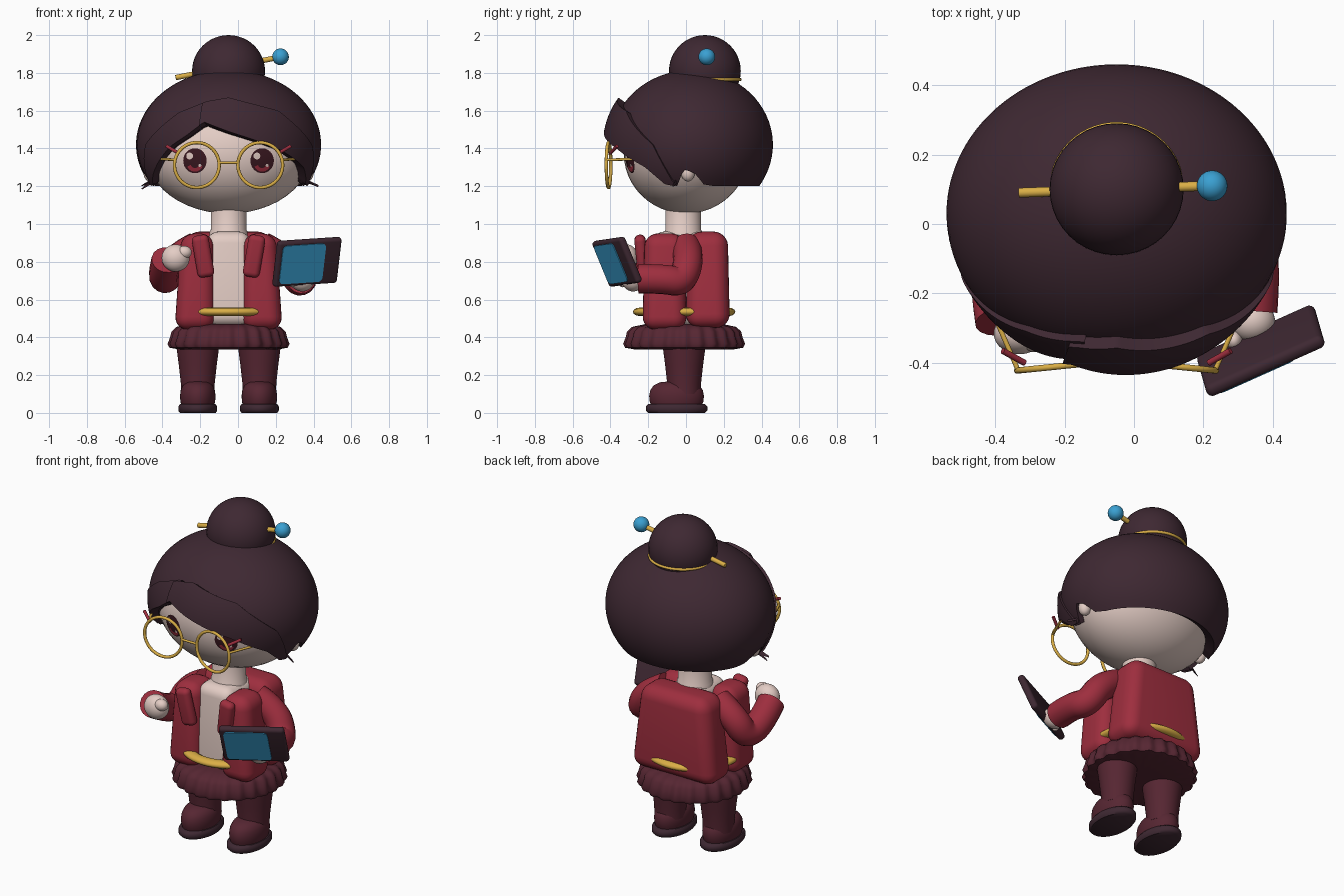
import bpy, bmesh, math
from mathutils import Vector

if "Cube" in bpy.data.objects:
    bpy.data.objects.remove(bpy.data.objects["Cube"])

CX = -0.05  # middle of the figure


def material(name, *srgb):
    lin = [((c / 255 + 0.055) / 1.055) ** 2.4 for c in srgb] + [1]
    m = bpy.data.materials.new(name)
    m.use_nodes = True
    m.diffuse_color = lin
    m.node_tree.nodes["Principled BSDF"].inputs["Base Color"].default_value = lin
    return m


HAIR = material("dark plum", 62, 40, 50)
SKIN = material("pale skin", 228, 205, 197)
RED = material("jacket red", 158, 46, 62)
MAROON = material("maroon", 86, 38, 50)
GOLD = material("gold", 218, 174, 70)
BLUE = material("sky blue", 58, 160, 210)
EYE = material("eye brown", 58, 24, 32)


def finish(ob, mat, angle=40):
    ob.data.materials.clear()
    ob.data.materials.append(mat)
    bpy.ops.object.select_all(action='DESELECT')
    ob.select_set(True)
    bpy.context.view_layer.objects.active = ob
    bpy.ops.object.convert(target='MESH')
    bpy.ops.object.shade_smooth_by_angle(angle=math.radians(angle))
    return bpy.context.object


def add(name, bm):
    me = bpy.data.meshes.new(name)
    bm.to_mesh(me)
    bm.free()
    ob = bpy.data.objects.new(name, me)
    bpy.context.collection.objects.link(ob)
    return ob


def ball(name, loc, radii, mat, rot=(0, 0, 0)):
    bm = bmesh.new()
    bmesh.ops.create_uvsphere(bm, u_segments=40, v_segments=24, radius=1)
    bmesh.ops.scale(bm, vec=radii, verts=bm.verts)
    ob = add(name, bm)
    ob.location, ob.rotation_euler = loc, rot
    return finish(ob, mat)


def box(name, loc, size, bevel, mat, taper=1, rot=(0, 0, 0), lean=0):
    bm = bmesh.new()
    bmesh.ops.create_cube(bm, size=1)
    for v in bm.verts:
        if v.co.z > 0:
            v.co.x = v.co.x * taper + lean
            v.co.y *= (1 + taper) / 2
    bmesh.ops.scale(bm, vec=size, verts=bm.verts)
    bmesh.ops.bevel(bm, geom=bm.edges[:], offset=bevel, segments=6,
                    profile=0.5, affect='EDGES', clamp_overlap=True)
    ob = add(name, bm)
    ob.location, ob.rotation_euler = loc, rot
    return finish(ob, mat)


def lathe(name, profile, loc, mat, sx=1, sy=1, waves=0, n=48):
    bm = bmesh.new()
    rings = []
    for r, z in profile:
        ring = []
        for i in range(n):
            a = math.tau * i / n
            k = r * (1 + (0.025 * math.cos(a * waves) if waves else 0))
            ring.append(bm.verts.new((k * sx * math.cos(a), k * sy * math.sin(a), z)))
        rings.append(ring)
    for a, b in zip(rings, rings[1:]):
        for i in range(n):
            j = (i + 1) % n
            bm.faces.new((a[i], a[j], b[j], b[i]))
    bm.faces.new(rings[0][::-1])
    bm.faces.new(rings[-1])
    ob = add(name, bm)
    ob.location = loc
    return finish(ob, mat, 50)


def tube(name, points, radius, mat, smooth=False):
    cu = bpy.data.curves.new(name, 'CURVE')
    cu.dimensions = '3D'
    cu.bevel_depth, cu.bevel_resolution, cu.use_fill_caps = radius, 6, True
    sp = cu.splines.new('NURBS' if smooth else 'POLY')
    sp.points.add(len(points) - 1)
    for p, co in zip(sp.points, points):
        p.co = (*co, 1)
    if smooth:
        sp.use_endpoint_u, sp.order_u, sp.resolution_u = True, 3, 10
    ob = bpy.data.objects.new(name, cu)
    bpy.context.collection.objects.link(ob)
    return finish(ob, mat)


def torus(name, loc, major, minor, mat, rot=(0, 0, 0), flat=1):
    bpy.ops.mesh.primitive_torus_add(major_segments=56, minor_segments=12, location=loc,
                                     rotation=rot, major_radius=major, minor_radius=minor)
    ob = bpy.context.object
    ob.name = name
    ob.scale.z = flat
    return finish(ob, mat, 60)


def lookup(keys, a):
    for (a0, z0), (a1, z1) in zip(keys, keys[1:]):
        if a <= a1:
            return z0 + (z1 - z0) * max(0, a - a0) / (a1 - a0)
    return keys[-1][1]


# Part of an ellipsoid between two height curves, given by angle from the front
def shell(name, c, r, start, end, top, bottom, n, thick):
    bm = bmesh.new()
    cols = []
    for i in range(n + 1):
        az = start + (end - start) * i / n
        p0, p1 = (math.acos(max(-1, min(1, (lookup(k, az) - c[2]) / r[2]))) for k in (top, bottom))
        col = []
        for j in range(25):
            p = p0 + (p1 - p0) * j / 24
            s, t = math.sin(p), math.radians(az)
            col.append(bm.verts.new((c[0] + r[0] * s * math.sin(t),
                                     c[1] - r[1] * s * math.cos(t), c[2] + r[2] * math.cos(p))))
        cols.append(col)
    for a, b in zip(cols, cols[1:]):
        for j in range(24):
            bm.faces.new((a[j], a[j + 1], b[j + 1], b[j]))
    bmesh.ops.remove_doubles(bm, verts=bm.verts, dist=0.0005)
    ob = add(name, bm)
    mod = ob.modifiers.new("thickness", 'SOLIDIFY')
    mod.thickness, mod.offset = thick, -1
    return finish(ob, HAIR, 50)


# Head, ears and neck
HEAD, HR = Vector((CX, 0, 1.375)), Vector((0.435, 0.33, 0.32))
ball("head", HEAD, HR, SKIN)
lathe("neck", [(0.1, 0.9), (0.1, 0.96), (0.094, 0.97), (0.094, 1.12)], (CX, -0.015, 0), SKIN)

# Hair cap, two swept fringe pieces and bun
side = [(70, 1.21), (78, 1.2), (84, 1.29), (92, 1.27), (100, 1.21), (110, 1.2), (180, 1.2)]
hem = ([(-a, z) for a, z in side[::-1]] +
       [(-55, 1.3), (-39, 1.41), (-27, 1.47), (-16, 1.54), (0, 1.49), (18, 1.44), (32, 1.4), (57, 1.3)] + side)
crown = [(-36, 1.59), (-16, 1.65), (0, 1.67), (36, 1.6), (64, 1.42), (76, 1.225), (79, 1.21)]
crown = [(-79, 1.21), (-76, 1.225), (-64, 1.42)] + crown
hc = (CX, 0.03, 1.42)
shell("hair_cap", hc, (0.49, 0.43, 0.395), -180, 180, [(-180, 1.815), (180, 1.815)], hem, 144, 0.06)
shell("fringe_left", hc, (0.492, 0.47, 0.44), -19, 79, crown, hem, 60, 0.055)
shell("fringe_right", hc, (0.49, 0.455, 0.425), -79, -13, crown, hem, 44, 0.05)
ball("hair_bun", (CX, 0.1, 1.81), (0.193, 0.19, 0.19), HAIR)
torus("bun_band", (CX, 0.1, 1.765), 0.186, 0.008, GOLD)
tube("hairpin", [(-0.33, 0.09, 1.775), (0.22, 0.11, 1.883)], 0.014, GOLD)
ball("hairpin_bead", (0.225, 0.11, 1.885), (0.044,) * 3, BLUE)


# Painted eye patches that follow the face
def patch(name, x, z, rx, rz, lift, mat, start=0, end=math.tau):
    def on_face(px, pz):
        k = 1 - ((px - HEAD.x) / HR.x) ** 2 - ((pz - HEAD.z) / HR.z) ** 2
        return (px, HEAD.y - HR.y * math.sqrt(k) - lift, pz)
    bm = bmesh.new()
    rows = []
    for f in (0, 0.35, 0.7, 1):
        rows.append([bm.verts.new(on_face(x + f * rx * math.cos(a), z + f * rz * math.sin(a)))
                     for a in (start + (end - start) * i / 32 for i in range(33))])
    for a, b in zip(rows, rows[1:]):
        for i in range(32):
            bm.faces.new((a[i], b[i], b[i + 1], a[i + 1]))
    bmesh.ops.remove_doubles(bm, verts=bm.verts, dist=0.0001)
    return finish(add(name, bm), mat)


# Eyes, ears and spectacles, one set per side
for s, label in ((-1, "right"), (1, "left")):
    ex = CX + s * 0.178
    patch(label + "_eye", ex, 1.335, 0.062, 0.066, 0.004, EYE)
    patch(label + "_iris_glow", ex, 1.325, 0.045, 0.048, 0.006, RED, math.pi * 1.15, math.pi * 1.85)
    patch(label + "_pupil", ex, 1.328, 0.026, 0.032, 0.007, EYE)
    patch(label + "_eye_shine", ex - 0.028, 1.36, 0.018, 0.018, 0.008, SKIN)
    patch(label + "_eye_spark", ex + 0.026, 1.31, 0.008, 0.008, 0.008, SKIN)
    ball(label + "_ear", (CX + s * 0.415, 0.01, 1.27), (0.035, 0.036, 0.045), SKIN)
    lx = CX + s * 0.168
    torus(label + "_lens_rim", (lx, -0.41, 1.312), 0.119, 0.009, GOLD, (math.pi / 2, 0, -s * 0.1))
    tube(label + "_temple_arm", [(CX + s * 0.285, -0.418, 1.34), (CX + s * 0.38, -0.2, 1.345)], 0.007, GOLD)
    tube(label + "_rim_wing", [(CX + s * 0.265, -0.4, 1.375), (CX + s * 0.328, -0.365, 1.412)], 0.009, RED)
tube("spectacle_bridge", [(CX - 0.05, -0.4, 1.325), (CX + 0.05, -0.4, 1.325)], 0.007, GOLD)

# Torso and jacket
box("torso", (CX, -0.03, 0.71), (0.3, 0.33, 0.5), 0.06, SKIN, 0.75)
box("jacket_back", (CX, 0.115, 0.705), (0.565, 0.235, 0.51), 0.075, RED, 0.8)
for s, label in ((-1, "right"), (1, "left")):
    box(label + "_jacket_front", (CX + s * 0.178, -0.113, 0.695), (0.215, 0.235, 0.51), 0.07, RED,
        0.8, lean=-s * 0.06)
    box(label + "_lapel", (CX + s * 0.135, -0.235, 0.83), (0.09, 0.06, 0.225), 0.028, RED,
        rot=(0.1, s * 0.17, 0))
torus("belt", (CX, -0.01, 0.535), 0.237, 0.034, GOLD, flat=0.65)

# Ruffled skirt, legs and shoes
lathe("skirt", [(0.1, 0.335), (0.25, 0.335), (0.305, 0.345), (0.315, 0.365), (0.302, 0.4),
                (0.295, 0.43), (0.27, 0.455), (0.2, 0.47)], (CX, -0.01, 0), MAROON, waves=24, n=144)
for s, label in ((-1, "right"), (1, "left")):
    x = CX + s * 0.163
    lathe(label + "_leg", [(0.088, 0.1), (0.09, 0.16), (0.1, 0.25), (0.117, 0.38)], (x, -0.01, 0), MAROON)
    lathe(label + "_shoe", [(0.9, 0.03), (0.98, 0.06), (1, 0.09), (0.96, 0.12), (0.84, 0.145), (0.6, 0.162),
                            (0.2, 0.168)], (x, -0.05, 0), MAROON, 0.094, 0.145)
    lathe(label + "_sole", [(0.92, 0), (1, 0.012), (1, 0.034), (0.92, 0.046)], (x, -0.05, 0), HAIR, 0.103, 0.163)

# Arms and hands
tube("right_sleeve", [(-0.22, 0.0, 0.88), (-0.34, 0.02, 0.82), (-0.38, -0.03, 0.7), (-0.4, -0.15, 0.73),
                      (-0.38, -0.28, 0.81)], 0.078, RED, True)
ball("right_hand", (-0.33, -0.315, 0.82), (0.074, 0.06, 0.072), SKIN)
ball("right_thumb", (-0.285, -0.335, 0.85), (0.04, 0.034, 0.034), SKIN)
tube("left_sleeve", [(0.13, 0.0, 0.88), (0.25, 0.02, 0.82), (0.32, -0.02, 0.69), (0.345, -0.12, 0.71),
                     (0.335, -0.25, 0.71)], 0.078, RED, True)
ball("left_hand", (0.34, -0.28, 0.705), (0.066, 0.06, 0.062), SKIN)
ball("left_thumb", (0.288, -0.335, 0.71), (0.025, 0.03, 0.045), SKIN)

# Tablet with a blue screen
tilt = (0.4, -0.06, 0.42)
tablet = box("tablet", (0.365, -0.365, 0.8), (0.37, 0.04, 0.26), 0.018, HAIR, rot=tilt)


def plaque(name, parent, w, h, depth, corner, mat, shift):
    bm = bmesh.new()
    bmesh.ops.create_cube(bm, size=1)
    bmesh.ops.scale(bm, vec=(w, depth, h), verts=bm.verts)
    edges = [e for e in bm.edges if abs(e.verts[0].co.y - e.verts[1].co.y) > depth / 2]
    bmesh.ops.bevel(bm, geom=edges, offset=corner, segments=6, profile=0.5, affect='EDGES')
    bmesh.ops.translate(bm, vec=shift, verts=bm.verts)
    ob = add(name, bm)
    ob.location, ob.rotation_euler = parent.location, parent.rotation_euler
    return finish(ob, mat)


plaque("tablet_screen", tablet, 0.25, 0.22, 0.008, 0.025, BLUE, (-0.035, -0.021, 0))
